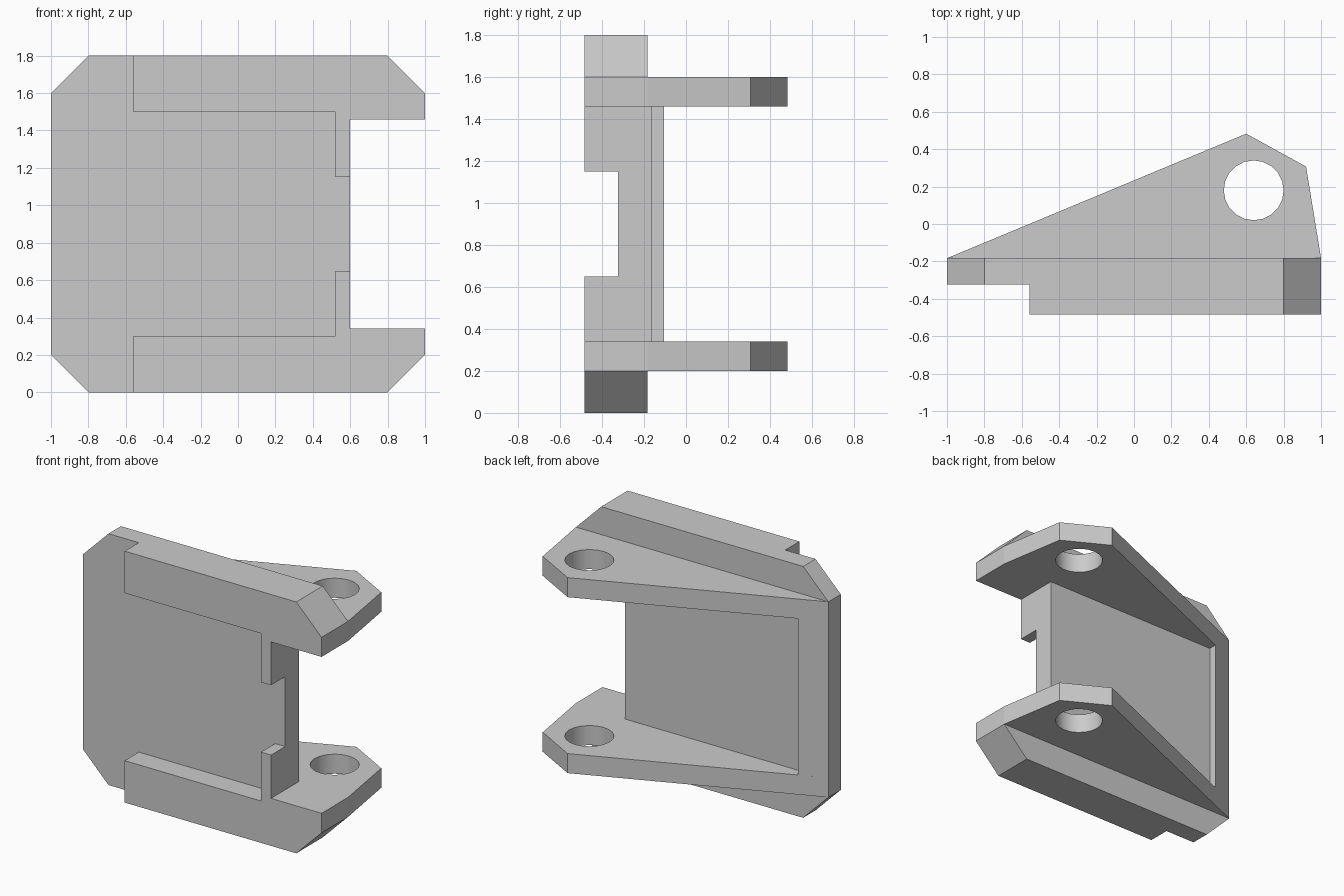
import bpy, bmesh, math
from mathutils import Vector

cube = bpy.data.objects.get("Cube")
if cube:
    bpy.data.objects.remove(cube, do_unlink=True)

grey = bpy.data.materials.new("plain grey")
grey.use_nodes = True
colour = (0.6, 0.6, 0.6, 1)
grey.diffuse_color = colour
grey.node_tree.nodes["Principled BSDF"].inputs["Base Color"].default_value = colour

FRONT, FACE, BACK, FLOOR = -0.483, -0.323, -0.183, -0.165
HEIGHT, MID = 1.8, 0.9


def prism(name, points, low, high, axis):
    """Extrude a closed outline along y (points are x, z) or z (points are x, y)."""
    place = (lambda a, b, d: (a, d, b)) if axis == "y" else (lambda a, b, d: (a, b, d))
    bm = bmesh.new()
    face = bm.faces.new([bm.verts.new(place(a, b, low)) for a, b in points])
    grown = bmesh.ops.extrude_face_region(bm, geom=[face])["geom"]
    verts = [v for v in grown if isinstance(v, bmesh.types.BMVert)]
    bmesh.ops.translate(bm, verts=verts, vec=Vector(place(0, 0, high - low)))
    bmesh.ops.recalc_face_normals(bm, faces=bm.faces[:])
    mesh = bpy.data.meshes.new(name)
    bm.to_mesh(mesh)
    bm.free()
    mesh.materials.append(grey)
    obj = bpy.data.objects.new(name, mesh)
    bpy.context.collection.objects.link(obj)
    return obj


def mirrored(half):
    """Complete an outline by reflecting it about the middle height."""
    return half + [(x, HEIGHT - z) for x, z in reversed(half)]


def combine(target, other, operation):
    mod = target.modifiers.new(other.name, "BOOLEAN")
    mod.operation, mod.object, mod.solver = operation, other, "EXACT"
    bpy.context.view_layer.objects.active = target
    bpy.ops.object.modifier_apply(modifier=mod.name)
    bpy.data.objects.remove(other, do_unlink=True)


# Chamfered plate with an opening in its left edge
body = prism("bracket_body", mirrored(
    [(-1, 0.2), (-0.8, 0), (0.8, 0), (1, 0.2), (1, 0.34), (0.6, 0.34)]), FACE, BACK, "y")

# Raised front rails with short upright lips
rail = [(-0.56, 0), (0.8, 0), (1, 0.2), (1, 0.34), (0.6, 0.34), (0.6, 0.65),
        (0.52, 0.65), (0.52, 0.3), (-0.56, 0.3)]
parts = [prism("lower_rail", rail, FRONT, FACE, "y"),
         prism("upper_rail", [(x, HEIGHT - z) for x, z in rail], FRONT, FACE, "y")]

# Hinge arms
arm = [(-1, BACK), (1, BACK), (0.92, 0.307), (0.6, 0.483)]
parts += [prism("lower_arm", arm, 0.2, 0.34, "z"),
          prism("upper_arm", arm, 1.46, 1.6, "z")]

# Thickened panel and sloping rim between the arms
panel = [(-1, BACK), (0.6, BACK), (0.6, FLOOR), (-0.8125, FLOOR), (-0.8125, -0.105)]
parts.append(prism("back_panel", panel, 0.34, 1.46, "z"))
for part in parts:
    combine(body, part, "UNION")

# Pin holes through both arms
SIDES = 20
circle = [(0.64 + 0.16 * math.cos(math.tau * i / SIDES),
           0.18 + 0.16 * math.sin(math.tau * i / SIDES)) for i in range(SIDES)]
bore = prism("pin_bore", circle, 0.1, 1.7, "z")
bore.hide_render = True
combine(body, bore, "DIFFERENCE")

# Smooth only the hole walls
body.select_set(True)
bpy.context.view_layer.objects.active = body
bpy.ops.object.shade_smooth_by_angle(angle=math.radians(22))
